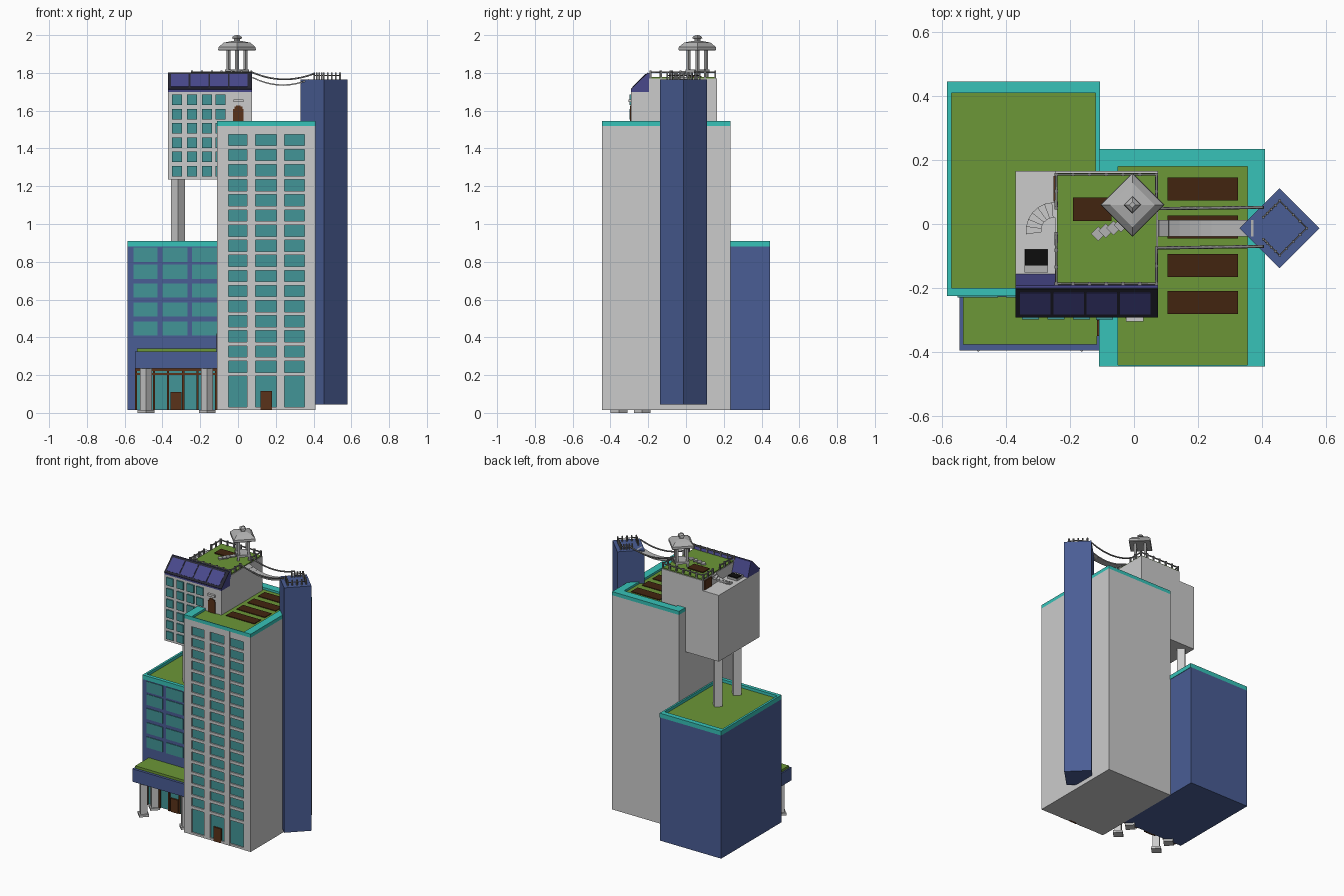
import bpy, bmesh, math
from mathutils import Matrix, Vector

if "Cube" in bpy.data.objects:
    bpy.data.objects.remove(bpy.data.objects["Cube"])

COLORS = {
    "blue": (0.068, 0.11, 0.30), "glass": (0.055, 0.30, 0.31), "teal": (0.038, 0.54, 0.48),
    "grass": (0.15, 0.31, 0.038), "brown": (0.10, 0.032, 0.010), "soil": (0.055, 0.018, 0.005),
    "panel": (0.065, 0.065, 0.26), "frame": (0.02, 0.02, 0.035), "black": (0.004, 0.004, 0.004),
    "metal": (0.22, 0.22, 0.22), "stone": (0.45, 0.45, 0.45)}
MATS = {}
for n, c in COLORS.items():
    MATS[n] = bpy.data.materials.new(n)
    MATS[n].diffuse_color = (*c, 1)


def finish(name, bm, mat=None):
    bmesh.ops.recalc_face_normals(bm, faces=bm.faces)
    me = bpy.data.meshes.new(name)
    bm.to_mesh(me)
    bm.free()
    ob = bpy.data.objects.new(name, me)
    bpy.context.collection.objects.link(ob)
    if mat:
        me.materials.append(MATS[mat])
    return ob


def boxes(name, spans, mat=None):
    """Boxes given as (x0, x1, y0, y1, z0, z1)."""
    bm = bmesh.new()
    for x0, x1, y0, y1, z0, z1 in spans:
        m = Matrix.Translation(((x0+x1)/2, (y0+y1)/2, (z0+z1)/2)) @ Matrix.Diagonal((x1-x0, y1-y0, z1-z0, 1))
        bmesh.ops.create_cube(bm, size=1, matrix=m)
    return finish(name, bm, mat)


def turned(name, items, mat=None):
    """Boxes given as (centre, size, turn about z, tilt about y)."""
    bm = bmesh.new()
    for c, s, rz, ry in items:
        m = Matrix.Translation(c) @ Matrix.Rotation(rz, 4, 'Z') @ Matrix.Rotation(ry, 4, 'Y') @ Matrix.Diagonal((*s, 1))
        bmesh.ops.create_cube(bm, size=1, matrix=m)
    return finish(name, bm, mat)


def prism_x(name, profile, x0, x1, mat=None):
    bm = bmesh.new()
    f = bm.faces.new([bm.verts.new((x0, y, z)) for y, z in profile])
    r = bmesh.ops.extrude_face_region(bm, geom=[f])
    bmesh.ops.translate(bm, vec=(x1-x0, 0, 0), verts=[v for v in r["geom"] if isinstance(v, bmesh.types.BMVert)])
    return finish(name, bm, mat)


def rim(name, o, i, z0, z1, mat):
    """Parapet between an outer and an inner rectangle."""
    return boxes(name, [(o[0], o[1], o[2], i[2], z0, z1), (o[0], o[1], i[3], o[3], z0, z1),
                        (o[0], i[0], i[2], i[3], z0, z1), (i[1], o[1], i[2], i[3], z0, z1)], mat)


def tube(name, pts, r, mat):
    cu = bpy.data.curves.new(name, 'CURVE')
    cu.dimensions = '3D'
    cu.bevel_depth, cu.bevel_resolution, cu.use_fill_caps = r, 1, True
    sp = cu.splines.new('POLY')
    sp.points.add(len(pts)-1)
    for p, q in zip(sp.points, pts):
        p.co = (*q, 1)
    ob = bpy.data.objects.new(name, cu)
    bpy.context.collection.objects.link(ob)
    cu.materials.append(MATS[mat])


Q = math.pi/4

# Main tower with recessed windows behind piers and floor bands
boxes("main_tower", [(-0.11, 0.41, -0.432, 0.235, 0.015, 1.52)])
boxes("main_tower_glass", [(-0.06, 0.36, -0.435, -0.43, 0.02, 1.48)], "glass")
piers = [(-0.11, -0.05), (0.047, 0.093), (0.203, 0.247), (0.353, 0.41)]
bands = [(1.475, 1.52)] + [(1.475-0.08*k, 1.495-0.08*k) for k in range(1, 17)] + [(0.195, 0.215), (0.015, 0.03)]
boxes("main_tower_piers", [(a, b, -0.445, -0.43, 0.015, 1.52) for a, b in piers])
boxes("main_tower_bands", [(-0.06, 0.36, -0.444, -0.43, a, b) for a, b in bands])
boxes("main_door", [(0.12, 0.18, -0.446, -0.43, 0.015, 0.115)], "brown")
boxes("side_door", [(-0.115, -0.105, -0.35, -0.30, 0.34, 0.42)], "brown")
rim("main_parapet", (-0.11, 0.41, -0.445, 0.235), (-0.05, 0.355, -0.44, 0.18), 1.52, 1.545, "teal")
boxes("main_roof_lawn", [(-0.05, 0.355, -0.44, 0.18, 1.515, 1.53)], "grass")
boxes("roof_planters", [(0.105, 0.325, y, y+0.072, 1.525, 1.535) for y in (0.073, -0.046, -0.165, -0.282)], "soil")

# Lower blue building
boxes("low_building", [(-0.585, -0.11, -0.225, 0.445, 0.015, 0.88)], "blue")
rim("low_parapet", (-0.585, -0.107, -0.225, 0.445), (-0.57, -0.12, -0.2, 0.41), 0.88, 0.91, "teal")
boxes("low_roof_lawn", [(-0.57, -0.12, -0.2, 0.41, 0.878, 0.89)], "grass")
boxes("low_windows", [(a, b, -0.229, -0.22, z-0.075, z) for a, b in ((-0.552, -0.425), (-0.4, -0.268), (-0.243, -0.112))
                      for z in (0.875, 0.785, 0.685, 0.585, 0.485)], "glass")

# Entrance canopy and lobby
boxes("canopy", [(-0.545, -0.11, -0.395, -0.225, 0.235, 0.325)], "blue")
boxes("canopy_lawn", [(-0.535, -0.115, -0.377, -0.227, 0.325, 0.342)], "grass")
boxes("lobby_glass", [(-0.545, -0.11, -0.23, -0.22, 0.018, 0.235)], "glass")
boxes("lobby_frames", [(x-0.006, x+0.006, -0.238, -0.225, 0.015, 0.235) for x in (-0.54, -0.445, -0.37, -0.29, -0.215, -0.117)]
      + [(-0.545, -0.11, -0.237, -0.225, z, z+0.012) for z in (0.2, 0.222)], "brown")
boxes("lobby_door", [(-0.357, -0.3, -0.24, -0.225, 0.015, 0.11)], "brown")
cols = [(x, y) for x in (-0.487, -0.163) for y in (-0.355, -0.232)]
turned("canopy_columns", [((x, y, 0.125), (0.045, 0.045, 0.225), Q, 0) for x, y in cols])
turned("canopy_column_bases", [((x, y, 0.008), (0.063, 0.063, 0.016), Q, 0) for x, y in cols])

# Raised block on two stilts
turned("stilts", [((-0.317, y, 1.065), (0.052, 0.052, 0.36), Q, 0) for y in (0.10, -0.11)])
boxes("raised_block", [(-0.37, 0.075, -0.29, 0.165, 1.235, 1.70)])
boxes("upper_storey", [(-0.245, 0.075, -0.195, 0.165, 1.70, 1.77)])
boxes("deck_lawn", [(-0.24, 0.07, -0.19, 0.16, 1.765, 1.777)], "grass")
boxes("deck_planter", [(-0.19, -0.07, 0.01, 0.083, 1.775, 1.784)], "soil")
boxes("block_windows", [(x, x+0.053, -0.298, -0.285, 1.63-0.0755*k, 1.685-0.0755*k)
                        for x in (-0.35, -0.27, -0.19, -0.118) for k in range(6)], "glass")
boxes("roof_door", [(-0.026, 0.03, -0.296, -0.285, 1.525, 1.61), (-0.019, 0.023, -0.296, -0.285, 1.61, 1.622),
                    (-0.01, 0.014, -0.296, -0.285, 1.622, 1.628)], "brown")
boxes("door_hood", [(-0.025, 0.03, -0.305, -0.285, 1.645, 1.66)])
boxes("terrace_door", [(-0.252, -0.24, 0.07, 0.15, 1.70, 1.765)], "brown")

# Sloped solar roof
prism_x("solar_roof", [(-0.29, 1.70), (-0.29, 1.712), (-0.2, 1.80), (-0.192, 1.80), (-0.157, 1.70)], -0.37, 0.075, "panel")


def slope(name, x0, x1, a, b, h, mat):
    p, d = Vector((-0.29, 1.712)), Vector((0.09, 0.088))
    n = Vector((-0.7, 0.715))*h
    lo, hi = p+d*a, p+d*b
    return prism_x(name, [lo, hi, hi+n, lo+n], x0, x1, mat)


slope("solar_frame", -0.37, 0.075, 0, 1, 0.004, "frame")
for k in range(4):
    slope("solar_panel", -0.356+0.104*k, -0.261+0.104*k, 0.12, 0.88, 0.006, "panel")

# Terrace: fan stair and seat
bm = bmesh.new()
for k in range(7):
    a0, a1 = math.radians(188-15.5*k), math.radians(170-15.5*k)
    zt = 1.712+0.0095*k
    c = [(-0.25+r*math.cos(a), -0.02+r*math.sin(a)) for r, a in ((0.04, a0), (0.088, a0), (0.088, a1), (0.04, a1))]
    f = bm.faces.new([bm.verts.new((x, y, zt)) for x, y in c])
    g = bmesh.ops.extrude_face_region(bm, geom=[f])["geom"]
    bmesh.ops.translate(bm, vec=(0, 0, -0.012), verts=[v for v in g if isinstance(v, bmesh.types.BMVert)])
finish("fan_stair", bm)
boxes("hatch_base", [(-0.342, -0.268, -0.152, -0.078, 1.70, 1.715)], "stone")
boxes("hatch_cover", [(-0.34, -0.27, -0.13, -0.08, 1.71, 1.722)], "black")

# Deck railing, open at the bridge
ZR = 1.803
runs = [[(0.07, -0.075), (0.07, -0.187), (-0.243, -0.187), (-0.243, -0.03)],
        [(-0.243, 0.05), (-0.243, 0.155), (0.07, 0.155), (0.07, 0.048)]]
posts = []
for run in runs:
    tube("deck_rail", [(x, y, ZR) for x, y in run], 0.005, "metal")
    for p, q in zip(run, run[1:]):
        p, q = Vector(p), Vector(q)
        n = max(2, round((q-p).length/0.055))
        posts += [p.lerp(q, k/n) for k in range(n+1)]
boxes("deck_posts", [(p.x-0.005, p.x+0.005, p.y-0.005, p.y+0.005, 1.77, 1.812) for p in posts], "metal")

# Diamond pillar tower with its railing
CX, CY = 0.455, -0.013
turned("diamond_tower", [((CX, CY, 0.905), (0.177, 0.177, 1.72), Q, 0)], "blue")
H = 0.085
corners = [Vector((CX+H*a, CY+H*b)) for a, b in ((-0.6, 0.4), (0, 1), (1, 0), (0, -1), (-0.6, -0.4))]
tube("tower_rail", [(c.x, c.y, 1.787) for c in corners], 0.003, "metal")
pp = [p.lerp(q, k/4) for p, q in zip(corners, corners[1:]) for k in range(5)]
boxes("tower_posts", [(p.x-0.004, p.x+0.004, p.y-0.004, p.y+0.004, 1.76, 1.803) for p in pp], "metal")


# Sagging bridge
def sag(t, z0, z1, d):
    return z0+(z1-z0)*t-4*d*t*(1-t)


for y0, y1 in ((0.048, 0.052), (-0.075, -0.07)):
    tube("bridge_rope", [(0.07+0.335*k/14, y0+(y1-y0)*k/14, sag(k/14, 1.805, 1.797, 0.035)) for k in range(15)], 0.005, "metal")
planks = []
for k in range(9):
    t = (k+0.5)/9
    s = (sag(t+0.05, 1.777, 1.765, 0.035)-sag(t-0.05, 1.777, 1.765, 0.035))/(0.1*0.3)
    planks.append(((0.075+0.3*t, -0.013, sag(t, 1.777, 1.765, 0.035)), (0.034, 0.052, 0.007), 0, -math.atan(s)))
turned("bridge_planks", planks, "stone")

# Pavilion: floor, four posts, stepped pyramid roof and finial
PX, PY = -0.005, 0.06
turned("pavilion_floor", [((PX, PY, 1.81), (0.09, 0.09, 0.016), Q, 0)], "stone")
turned("pavilion_feet", [((PX+a, PY+b, 1.79), (0.014, 0.014, 0.04), Q, 0) for a, b in ((0.05, 0), (-0.05, 0), (0, 0.05), (0, -0.05))], "stone")
turned("pavilion_posts", [((PX+a, PY+b, 1.87), (0.015, 0.015, 0.11), Q, 0) for a, b in ((0.046, 0), (-0.046, 0), (0, 0.046), (0, -0.046))], "stone")
bm = bmesh.new()
profile = [(0.095, 1.918), (0.1, 1.922), (0.098, 1.937), (0.07, 1.96), (0.03, 1.968), (0.016, 1.968), (0.016, 1.98),
           (0.027, 1.982), (0.025, 1.99), (0.01, 2.0)]
rings = [[bm.verts.new((PX+r*math.cos(k*2*Q), PY+r*math.sin(k*2*Q), z)) for k in range(4)] for r, z in profile]
for a, b in zip(rings, rings[1:]):
    for k in range(4):
        bm.faces.new((a[k], a[(k+1) % 4], b[(k+1) % 4], b[k]))
bm.faces.new(rings[0])
bm.faces.new(rings[-1])
finish("pavilion_roof", bm, "stone")
turned("pavilion_steps", [((-0.112+0.024*k, -0.03+0.009*k, 1.782+0.008*k), (0.032, 0.032, 0.008), Q, 0) for k in range(4)], "stone")

for m in bpy.data.materials:
    if m.users and not m.is_grease_pencil:
        m.use_nodes = True
        m.node_tree.nodes["Principled BSDF"].inputs["Base Color"].default_value = m.diffuse_color
